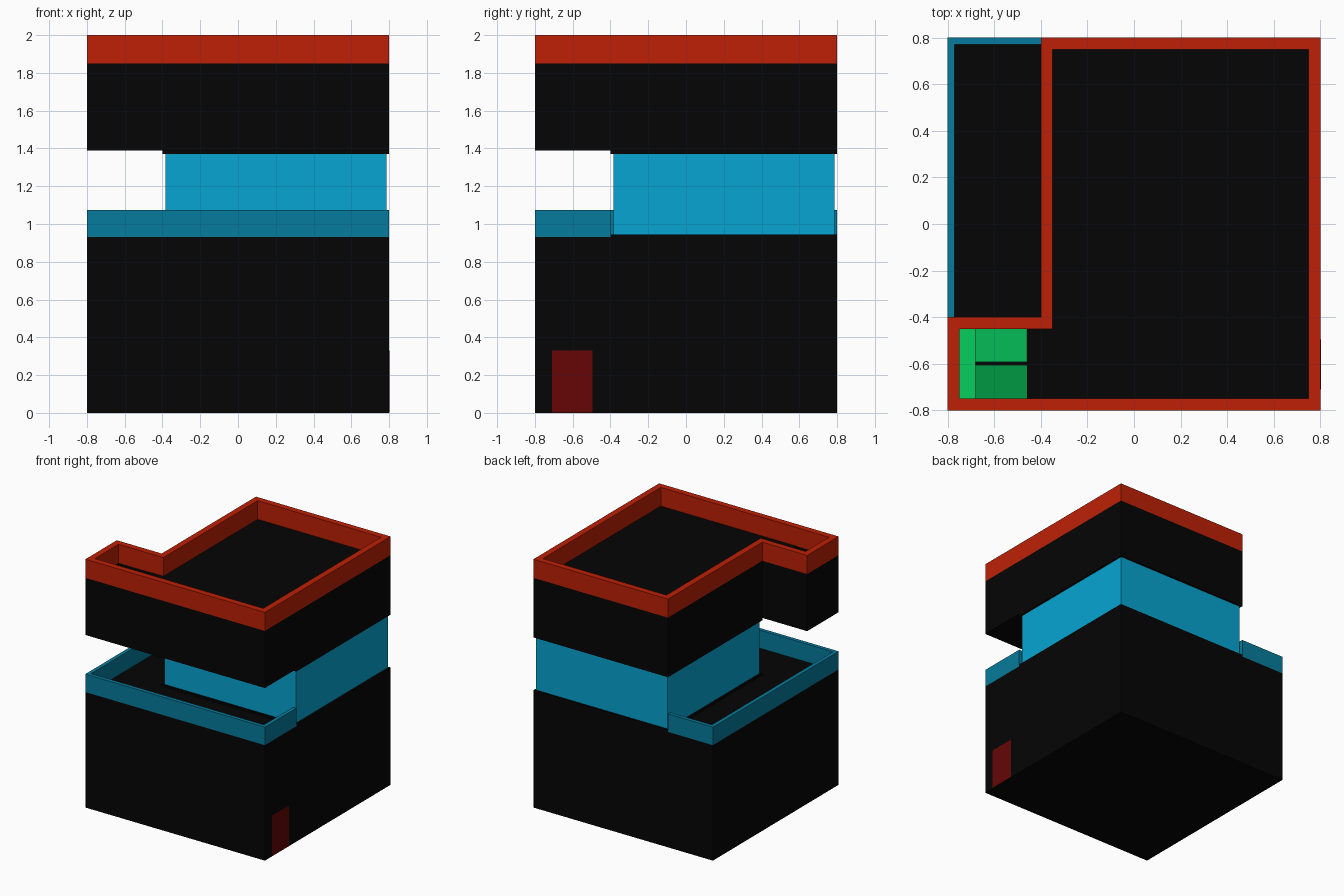
import bpy, bmesh

if "Cube" in bpy.data.objects:
    bpy.data.objects.remove(bpy.data.objects["Cube"])


def material(name, rgb):
    m = bpy.data.materials.new(name)
    m.diffuse_color = [(c / 255) ** 2.2 for c in rgb] + [1]
    m.use_nodes = True
    m.node_tree.nodes["Principled BSDF"].inputs["Base Color"].default_value = m.diffuse_color
    return m


BLACK = material("black", (13, 13, 13))
RED = material("red", (188, 37, 14))
TEAL = material("teal", (14, 122, 155))
BLUE = material("blue", (14, 163, 208))
DOOR = material("dark red", (102, 14, 14))
GREEN = material("green", (14, 205, 95))


def finish(name, bm, mat):
    bmesh.ops.recalc_face_normals(bm, faces=bm.faces)
    me = bpy.data.meshes.new(name)
    bm.to_mesh(me)
    bm.free()
    me.materials.append(mat)
    ob = bpy.data.objects.new(name, me)
    bpy.context.collection.objects.link(ob)
    return ob


def prism(name, outline, z0, z1, mat):
    bm = bmesh.new()
    face = bm.faces.new([bm.verts.new((x, y, z0)) for x, y in outline])
    top = bmesh.ops.extrude_face_region(bm, geom=[face], use_keep_orig=True)
    for v in top["geom"]:
        if isinstance(v, bmesh.types.BMVert):
            v.co.z = z1
    return finish(name, bm, mat)


def box(name, x0, x1, y0, y1, z0, z1, mat):
    return prism(name, [(x0, y0), (x1, y0), (x1, y1), (x0, y1)], z0, z1, mat)


def ring(name, outer, inner, z0, z1, mat):
    # closed wall between two matching outlines
    bm = bmesh.new()
    rows = [[bm.verts.new((x, y, z)) for x, y in o]
            for o, z in ((outer, z0), (outer, z1), (inner, z1), (inner, z0))]
    n = len(outer)
    for a, b in zip(rows, rows[1:] + rows[:1]):
        for i in range(n):
            j = (i + 1) % n
            bm.faces.new((a[i], a[j], b[j], b[i]))
    return finish(name, bm, mat)


def ell(t):
    # L-shaped upper floor plan, inset by t
    return [(-.8 + t, -.8 + t), (.8 - t, -.8 + t), (.8 - t, .8 - t),
            (-.4 + t, .8 - t), (-.4 + t, -.4 - t), (-.8 + t, -.4 - t)]


# Lower storey, terrace parapet and entrance
box("lower_block", -.8, .8, -.8, .8, 0, .93, BLACK)
box("glass_base", -.4, .8, -.4, .8, .93, .945, BLACK)
t = .03
prism("terrace_parapet",
      [(.8, -.4), (.8, -.8), (-.8, -.8), (-.8, .8), (-.4, .8), (-.4, .8 - t),
       (-.8 + t, .8 - t), (-.8 + t, -.8 + t), (.8 - t, -.8 + t), (.8 - t, -.4)],
      .93, 1.075, TEAL)
box("entrance_door", .79, .802, -.71, -.495, .002, .33, DOOR)

# Recessed glazed storey
box("glass_storey", -.385, .785, -.385, .785, .945, 1.37, BLUE)

# Upper storey with a stairwell cut in its front left corner
box("upper_floor_slab", -.4, .8, -.4, .8, 1.37, 1.39, BLACK)
upper = prism("upper_block", ell(0), 1.39, 1.85, BLACK)
well = box("stairwell_cutter", -.75, -.46, -.75, -.45, 1.41, 2, BLACK)
cut = upper.modifiers.new("stairwell", 'BOOLEAN')
cut.operation, cut.solver, cut.object = 'DIFFERENCE', 'EXACT', well
bpy.context.view_layer.objects.active = upper
bpy.ops.object.modifier_apply(modifier=cut.name)
bpy.data.objects.remove(well)
ring("roof_parapet", ell(0), ell(.05), 1.85, 2, RED)


# Half-turn stair: two ramps meeting at a landing on the left
def ramp(name, y0, y1, z_right):
    bm = bmesh.new()
    path = [(-.75, 1.62), (-.68, 1.62), (-.46, z_right)]
    up = [[bm.verts.new((x, y, z)) for x, z in path] for y in (y0, y1)]
    low = [[bm.verts.new((x, y, z - .02)) for x, z in path] for y in (y0, y1)]
    for i in range(2):
        for g in (up, low):
            bm.faces.new((g[0][i], g[0][i + 1], g[1][i + 1], g[1][i]))
        for s in (0, 1):
            bm.faces.new((up[s][i], up[s][i + 1], low[s][i + 1], low[s][i]))
    for i in (0, 2):
        bm.faces.new((up[0][i], up[1][i], low[1][i], low[0][i]))
    return finish(name, bm, GREEN)


ramp("upper_stair_flight", -.592, -.45, 1.84)
ramp("lower_stair_flight", -.75, -.605, 1.43)
box("stair_landing", -.75, -.68, -.605, -.592, 1.6, 1.62, GREEN)
